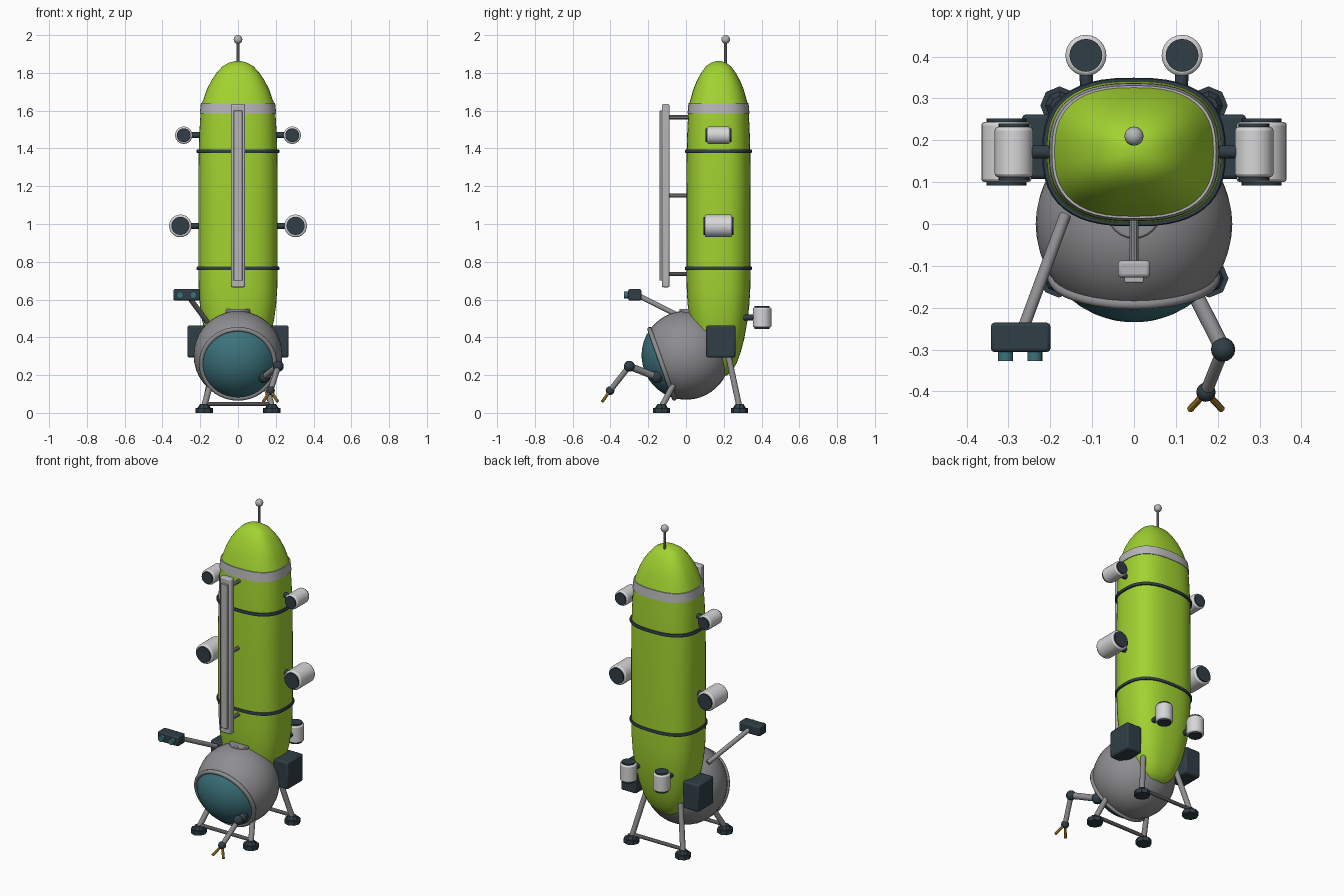
import bpy, bmesh, math
from mathutils import Vector

if "Cube" in bpy.data.objects:
    bpy.data.objects.remove(bpy.data.objects["Cube"])


def material(name, r, g, b):
    m = bpy.data.materials.new(name)
    m.diffuse_color = (r, g, b, 1)
    m.use_nodes = True
    m.node_tree.nodes["Principled BSDF"].inputs["Base Color"].default_value = m.diffuse_color
    return m


LIME = material("lime", 0.36, 0.65, 0.03)
GREY = material("mid grey", 0.27, 0.27, 0.28)
LIGHT = material("light grey", 0.47, 0.47, 0.48)
WHITE = material("white", 0.68, 0.68, 0.69)
DARK = material("dark slate", 0.03, 0.048, 0.062)
TEAL = material("teal glass", 0.045, 0.17, 0.20)
GOLD = material("gold", 0.50, 0.28, 0.03)


def finish(ob, name, mats, bevel=0, angle=35):
    """Name, colour, optionally bevel, and shade an object."""
    ob.name = ob.data.name = name
    for m in mats:
        ob.data.materials.append(m)
    bpy.ops.object.select_all(action='DESELECT')
    ob.select_set(True)
    bpy.context.view_layer.objects.active = ob
    bpy.ops.object.shade_smooth_by_angle(angle=math.radians(angle))
    if bevel:
        mod = ob.modifiers.new("bevel", 'BEVEL')
        mod.width, mod.segments = bevel, 2
        mod.limit_method = 'ANGLE'
    return ob


def rod(name, p, q, r, mat, sides=16, bevel=0, r2=None):
    """Cylinder or cone between two points."""
    p, q = Vector(p), Vector(q)
    bpy.ops.mesh.primitive_cone_add(vertices=sides, radius1=r, radius2=r if r2 is None else r2,
                                    depth=(q - p).length, location=(p + q) / 2)
    ob = bpy.context.object
    ob.rotation_euler = (q - p).to_track_quat('Z', 'Y').to_euler()
    return finish(ob, name, [mat], bevel)


def box(name, lo, hi, mat, bevel=0.008):
    lo, hi = Vector(lo), Vector(hi)
    bpy.ops.mesh.primitive_cube_add(size=1, location=(lo + hi) / 2)
    ob = bpy.context.object
    ob.scale = hi - lo
    bpy.ops.object.transform_apply(location=False, rotation=False, scale=True)
    return finish(ob, name, [mat], bevel)


def ball(name, c, r, mat):
    bpy.ops.mesh.primitive_uv_sphere_add(segments=16, ring_count=10, radius=r, location=c)
    return finish(bpy.context.object, name, [mat], angle=60)


def loft(name, rows, mats, rule=None, n=48):
    """Stack of rounded-rectangle sections; each row is (height, scale)."""
    bm = bmesh.new()
    loops = []
    for z, s in rows:
        loop = []
        for i in range(n):
            c, d = math.cos(2 * math.pi * i / n), math.sin(2 * math.pi * i / n)
            x = math.copysign(abs(c) ** (2 / 2.6), c) * 0.21 * s
            y = math.copysign(abs(d) ** (2 / 2.6), d) * 0.17 * s + 0.172
            loop.append(bm.verts.new((x, y, z)))
        loops.append(loop)
    for a, b in zip(loops, loops[1:]):
        for i in range(n):
            j = (i + 1) % n
            bm.faces.new((a[i], a[j], b[j], b[i]))
    bm.faces.new(loops[0][::-1])
    bm.faces.new(loops[-1])
    if rule:
        for f in bm.faces:
            f.material_index = rule(f.calc_center_median())
    me = bpy.data.meshes.new(name)
    bm.to_mesh(me)
    bm.free()
    ob = bpy.data.objects.new(name, me)
    bpy.context.collection.objects.link(ob)
    return finish(ob, name, mats, angle=40)


# Main hull with a pale collar near the top
loft("hull", [(0.19, 0.12), (0.20, 0.28), (0.225, 0.43), (0.26, 0.56), (0.32, 0.69), (0.39, 0.80),
              (0.50, 0.915), (0.58, 0.965), (0.66, 0.99), (0.76, 1.0), (1.2, 1.0), (1.39, 0.99),
              (1.50, 0.97), (1.585, 0.945), (1.585, 0.965), (1.64, 0.935), (1.64, 0.905),
              (1.71, 0.79), (1.76, 0.67), (1.80, 0.54), (1.835, 0.39), (1.855, 0.22), (1.862, 0.08)],
     [LIME, LIGHT], lambda c: 1 if 1.584 < c.z < 1.641 else 0)

# Hull straps
for z in (0.765, 1.385):
    loft("hull_strap", [(z - 0.009, 0.98), (z - 0.009, 1.03), (z - 0.004, 1.045), (z + 0.004, 1.045),
                        (z + 0.009, 1.03), (z + 0.009, 0.98)], [DARK])

# Crew sphere, its pole turned to face the tilted window
CENTRE = Vector((0, 0, 0.305))
AXIS = Vector((0, -0.942, -0.335)).normalized()
ROT = AXIS.to_track_quat('Z', 'Y').to_euler()
bpy.ops.mesh.primitive_uv_sphere_add(segments=40, ring_count=24, radius=0.235,
                                     location=CENTRE, rotation=ROT)
sphere = bpy.context.object
for f in sphere.data.polygons:
    f.material_index = 1 if f.center.z > 0.142 else 0
finish(sphere, "crew_sphere", [GREY, TEAL], angle=60)
bpy.ops.mesh.primitive_torus_add(major_segments=40, minor_segments=8, major_radius=0.194,
                                 minor_radius=0.013, location=CENTRE + AXIS * 0.135, rotation=ROT)
finish(bpy.context.object, "window_rim", [GREY], angle=60)
rod("hatch", (0, 0.03, 0.50), (0, 0.03, 0.55), 0.065, GREY, 24, 0.005)

# Antenna
rod("antenna_rod", (0, 0.21, 1.83), (0, 0.21, 1.97), 0.008, GREY, 10)
ball("antenna_tip", (0, 0.21, 1.977), 0.023, LIGHT)

# Front light bar on three struts
box("light_bar", (-0.038, -0.128, 0.665), (0.038, -0.087, 1.635), LIGHT)
box("light_bar_strip", (-0.023, -0.14, 0.70), (0.023, -0.12, 1.60), LIGHT, 0.003)
for z in (0.735, 1.15, 1.565):
    rod("bar_strut", (0, -0.09, z), (0, 0.03, z), 0.011, GREY, 10)


def thruster(c, axis, r, half):
    c, a = Vector(c), Vector(axis)
    rod("thruster_casing", c - a * half, c + a * half, r, WHITE, 24, 0.008)
    rod("thruster_core", c - a * (half + 0.008), c + a * (half + 0.008), r * 0.8, DARK, 24)


for s in (-1, 1):
    # Side thrusters
    for x, z, r, half in ((0.287, 1.47, 0.046, 0.06), (0.305, 0.99, 0.06, 0.072)):
        thruster((s * x, 0.172, z), (0, 1, 0), r, half)
        rod("thruster_mount", (s * 0.18, 0.172, z), (s * (x - r + 0.01), 0.172, z), 0.016, DARK, 12)
    # Upright stern thrusters
    thruster((s * 0.115, 0.403, 0.505), (0, 0, 1), 0.049, 0.053)
    rod("stern_mount", (s * 0.11, 0.28, 0.505), (s * 0.115, 0.365, 0.505), 0.016, DARK, 12)
    # Battery pods
    box("battery_pod", (s * 0.215 - 0.053, 0.107, 0.293), (s * 0.215 + 0.053, 0.262, 0.463), DARK, 0.01)
    # Landing legs and feet
    for foot, top in (((0.18, -0.13), (0.14, -0.05, 0.18)), ((0.178, 0.283), (0.12, 0.225, 0.30))):
        x, y = s * foot[0], foot[1]
        rod("landing_leg", (x, y, 0.03), (s * top[0], top[1], top[2]), 0.016, GREY, 12)
        rod("foot_pad", (x, y, 0), (x, y, 0.026), 0.046, DARK, 8)
        rod("foot_ankle", (x, y, 0.026), (x, y, 0.046), 0.034, DARK, 8, r2=0.022)

# Bars between left and right legs
for y in (-0.125, 0.278):
    rod("leg_crossbar", (-0.175, y, 0.047), (0.175, y, 0.047), 0.011, GREY, 10)

# Camera boom
rod("camera_boom", (-0.165, 0.02, 0.485), (-0.265, -0.25, 0.62), 0.014, GREY, 12)
box("camera_box", (-0.342, -0.306, 0.595), (-0.20, -0.236, 0.655), DARK)
for x in (-0.307, -0.237):
    rod("camera_lens", (x, -0.29, 0.624), (x, -0.327, 0.624), 0.018, TEAL, 16)

# Manipulator arm with a two-finger gripper
shoulder, elbow, wrist = (0.14, -0.155, 0.19), (0.213, -0.30, 0.247), (0.172, -0.402, 0.118)
ball("shoulder_joint", shoulder, 0.033, DARK)
rod("upper_arm", shoulder, elbow, 0.019, GREY, 12)
ball("elbow_joint", elbow, 0.029, DARK)
rod("forearm", elbow, wrist, 0.015, GREY, 12)
ball("wrist_joint", wrist, 0.023, DARK)
for s in (-1, 1):
    rod("gripper_finger", wrist, (0.172 + s * 0.038, -0.443, 0.06), 0.008, GOLD, 8)
